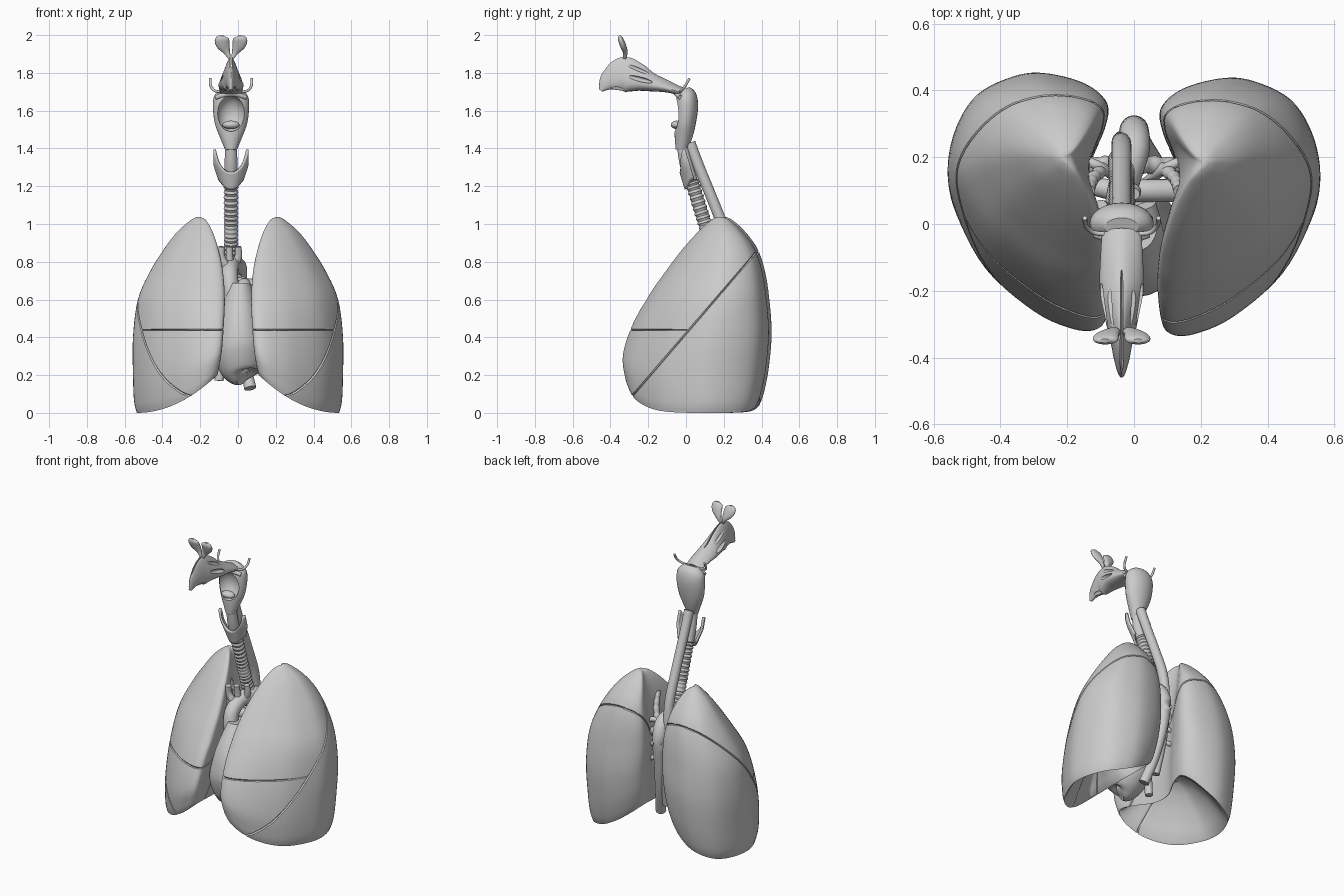
import bpy, bmesh, math
from mathutils import Vector

cube = bpy.data.objects.get("Cube")
if cube:
    bpy.data.objects.remove(cube)

grey = bpy.data.materials.new("light grey")
grey.use_nodes = True
grey.diffuse_color = (0.6, 0.6, 0.6, 1)
grey.node_tree.nodes["Principled BSDF"].inputs["Base Color"].default_value = (0.6, 0.6, 0.6, 1)

MID = -0.037          # centre line of the airway
parts = []


def finish(name, bm):
    bmesh.ops.recalc_face_normals(bm, faces=bm.faces)
    mesh = bpy.data.meshes.new(name)
    bm.to_mesh(mesh)
    bm.free()
    mesh.materials.append(grey)
    obj = bpy.data.objects.new(name, mesh)
    bpy.context.collection.objects.link(obj)
    parts.append(obj)
    return obj


def spline(pts, n, closed=False):
    """Smooth curve through tuples of any length, n steps per span."""
    out, m = [], len(pts)
    pick = (lambda i: pts[i % m]) if closed else (lambda i: pts[max(0, min(m - 1, i))])
    for i in range(m if closed else m - 1):
        for k in range(n):
            t = k / n
            out.append(tuple(
                b + t / 2 * (c - a + t * (2 * a - 5 * b + 4 * c - d + t * (3 * (b - c) + d - a)))
                for a, b, c, d in zip(pick(i - 1), pick(i), pick(i + 1), pick(i + 2))))
    return out if closed else out + [pts[-1]]


def skin(bm, rings):
    for a, b in zip(rings, rings[1:]):
        for i in range(len(a)):
            j = (i + 1) % len(a)
            bm.faces.new((a[i], a[j], b[j], b[i]))


def sweep(name, pts, ribs=0, pear=0, steps=6, sides=24):
    """Tube through (x, y, z, width radius, depth radius) points."""
    if ribs:
        steps = max(steps, ribs * 4 // (len(pts) - 1))
    path = spline([p if len(p) == 5 else p + (p[3],) for p in pts], steps)
    bm, rings = bmesh.new(), []
    for i, p in enumerate(path):
        before, after = path[max(i - 1, 0)], path[min(i + 1, len(path) - 1)]
        aim = Vector(after[:3]) - Vector(before[:3])
        turn = Vector((0, 0, 1)).rotation_difference(aim.normalized())
        swell = 1 + (0.09 * math.cos(math.tau * ribs * i / (len(path) - 1)) if ribs else 0)
        ring = []
        for k in range(sides):
            a = math.tau * k / sides
            off = turn @ Vector((p[3] * math.cos(a), p[4] * math.sin(a), 0)) * swell
            off.x *= 1 - pear * off.z / max(p[4], 0.001)
            ring.append(bm.verts.new(Vector(p[:3]) + off))
        rings.append(ring)
    skin(bm, rings)
    bm.faces.new(rings[0])
    bm.faces.new(rings[-1])
    return finish(name, bm)


def ellipsoid(name, centre, radii, tilt=0):
    bm = bmesh.new()
    bmesh.ops.create_uvsphere(bm, u_segments=32, v_segments=20, radius=1)
    bmesh.ops.scale(bm, vec=radii, verts=bm.verts)
    obj = finish(name, bm)
    obj.location, obj.rotation_euler.x = centre, tilt
    return obj


def carve(obj, cutter):
    cutter.hide_render = True
    mod = obj.modifiers.new("carve", "BOOLEAN")
    mod.operation, mod.object, mod.solver = "DIFFERENCE", cutter, "EXACT"
    bpy.context.view_layer.objects.active = obj
    bpy.ops.object.modifier_apply(modifier=mod.name)
    parts.remove(cutter)
    bpy.data.objects.remove(cutter)


# Lungs: outline from medial (0) to lateral (1), front (-1) to back (1)
OUTLINE = [(0, -.88), (.05, -1), (.2, -1), (.45, -.86), (.76, -.52), (.95, -.08), (1, .22),
           (.95, .55), (.82, .82), (.6, .97), (.4, 1), (.15, .91), (.02, .74), (.04, .5),
           (.13, .2), (.13, -.15), (.05, -.55)]
# Height, inner x, outer x, front y, back y
LEVELS = [(0, .11, .535, -.3, .38), (.06, .1, .55, -.315, .4), (.2, .085, .556, -.325, .425),
          (.4, .075, .556, -.28, .44), (.6, .07, .53, -.2, .428), (.75, .08, .465, -.1, .405),
          (.87, .105, .39, -.01, .365), (.96, .135, .32, .07, .3), (1.02, .17, .25, .135, .235),
          (1.037, .2, .22, .17, .2)]


def groove(bm, point, normal, keep):
    normal = normal.normalized()
    for shift in (-.005, .005, 0):
        faces = [f for f in bm.faces if keep(f.calc_center_median())]
        geom = {g for f in faces for g in (*f.verts, *f.edges, f)}
        bmesh.ops.bisect_plane(bm, geom=list(geom), plane_co=point + normal * shift, plane_no=normal)
    bm.normal_update()
    for v in [v for v in bm.verts if abs((v.co - point).dot(normal)) < .0002 and keep(v.co)]:
        v.co -= v.normal * .008


def lung(name, side, shift):
    bm, rings = bmesh.new(), []
    outline = spline(OUTLINE, 5, True)

    def add(level, scale=1, lift=0):
        z, xi, xo, yf, yb = level
        ring = []
        for u, v in outline:
            u, v = .45 + (u - .45) * scale, v * scale
            base = .2 * max(0, 1 - u) ** 2 * max(0, 1 - z / .6)
            ring.append(bm.verts.new((xi + (xo - xi) * u,
                                      (yf + yb) / 2 + (yb - yf) / 2 * v, z + base + lift)))
        rings.append(ring)

    # hollow underside, then the walls up to the apex
    for scale, lift in ((.05, .26), (.3, .23), (.6, .15), (.8, .07), (.93, .015)):
        add(LEVELS[0], scale, lift)
    for level in spline(LEVELS, 5):
        add(level)
    skin(bm, rings)
    bm.faces.new(rings[0])
    bm.faces.new(rings[-1])
    bmesh.ops.recalc_face_normals(bm, faces=bm.faces)
    # oblique and horizontal fissures
    corner, slope = Vector((0, .02, .44)), Vector((0, -1.16, 1))
    groove(bm, corner, slope, lambda p: True)
    groove(bm, corner, Vector((0, 0, 1)), lambda p: (p - corner).dot(slope) > .004)
    for v in bm.verts:
        v.co = (v.co.x * side, v.co.y + shift, v.co.z)
    finish(name, bm)


lung("left_lung", 1, -.003)
lung("right_lung", -1, .012)

# Heart and great vessels
sweep("heart", [(.03, -.1, .19, .03), (.02, -.09, .21, .1, .1), (.01, -.06, .32, .14, .16),
                (.01, -.04, .46, .12, .16), (.01, -.01, .6, .085, .12), (.01, 0, .68, .06, .08)])
sweep("aorta", [(-.03, -.03, .6, .045), (-.045, 0, .72, .045), (-.035, .1, .78, .045),
                (0, .22, .77, .046), (0, .28, .67, .044), (.005, .27, .5, .034),
                (.03, .23, .3, .03), (.065, .17, .13, .032)])
for x, y in ((-.085, .02), (-.045, .05), (0, .09)):
    sweep("arch_branch", [(-.04, y + .02, .74, .024), (x, y + .01, .82, .02), (x, y, .88, .017)])
sweep("pulmonary_trunk", [(.05, -.1, .52, .035), (.055, -.04, .62, .036), (.03, .06, .68, .036)])
sweep("pulmonary_arteries", [(-.15, .12, .66, .025), (-.05, .1, .68, .032),
                             (.04, .1, .68, .034), (.14, .1, .66, .034)])
sweep("lower_vein", [(-.06, .0, .4, .03), (-.09, .02, .28, .026), (-.1, .02, .17, .024)])
sweep("upper_vein", [(-.08, .0, .5, .028), (-.09, .04, .7, .026), (-.1, .05, .84, .022)])

# Trachea, bronchi and oesophagus
sweep("upper_airway", [(MID, -.02, 1.43, .03), (MID, 0, 1.32, .034), (MID, .03, 1.22, .034)])
sweep("trachea", [(MID, .03, 1.23, .036), (MID, .085, 1.05, .036), (MID, .14, .88, .036),
                  (MID, .19, .73, .038)], ribs=22)
for side in (1, -1):
    sweep("bronchus", [(MID, .19, .745, .03), (.03 * side - .02, .18, .7, .028),
                       (.17 * side, .17, .62, .024)], ribs=9)
    sweep("upper_bronchus", [(.08 * side, .17, .67, .02), (.12 * side, .14, .78, .018),
                             (.135 * side, .1, .88, .016)], ribs=6)
    for z in (.72, .57, .48):
        sweep("lung_vessel", [(.03 * side, .12, .6, .016), (.1 * side, .17, z, .015),
                              (.17 * side, .2, z - .02, .013)])
sweep("oesophagus", [(MID, .02, 1.43, .03), (MID, .07, 1.3, .029), (MID, .16, 1.08, .029),
                     (MID, .225, .9, .03), (MID, .25, .7, .028), (-.02, .25, .45, .026),
                     (0, .2, .2, .026)])

# Thyroid cartilage: curved shield with two raised horns
bm = bmesh.new()
grid = []
for i in range(25):
    a = math.radians(-95 + 190 * i / 24)
    edge = abs(math.sin(a)) ** 3
    low, high = 1.185 + .05 * edge, 1.275 + .12 * edge
    column = []
    for k in range(9):
        z = low + (high - low) * k / 8
        r = .045 + .042 * min(1, (z - 1.185) / .13)
        column.append(bm.verts.new((MID + r * math.sin(a), .035 + (1.25 - z) * .3 - .055 * math.cos(a), z)))
    grid.append(column)
for a, b in zip(grid, grid[1:]):
    for k in range(8):
        bm.faces.new((a[k], b[k], b[k + 1], a[k + 1]))
shield = finish("thyroid_cartilage", bm)
solid = shield.modifiers.new("thickness", "SOLIDIFY")
solid.thickness, solid.offset = .014, 0

# Pharynx with its front opening, soft flap and ear tubes
pharynx = sweep("pharynx", [(MID, -.025, 1.39, .03, .03), (MID, -.015, 1.45, .055, .045),
                            (MID, -.005, 1.53, .085, .056), (MID, .002, 1.62, .096, .062),
                            (MID, 0, 1.68, .088, .055), (MID, -.01, 1.715, .05, .03)])
carve(pharynx, ellipsoid("mouth_cutter", (MID, -.06, 1.585), (.074, .075, .095)))
ellipsoid("soft_flap", (MID, -.05, 1.525), (.045, .03, .022))
sweep("opening_rim", [(MID - .08, -.03, 1.67, .012), (MID, -.05, 1.69, .014), (MID + .08, -.03, 1.67, .012)])
for side in (1, -1):
    sweep("ear_tube", [(MID + x * side, y, z, .007) for x, y, z in
                       ((.05, -.03, 1.7), (.085, -.025, 1.705), (.107, -.005, 1.73), (.11, .018, 1.77))], sides=10)

# Nasal cavity with middle slit, side slots and nostrils
nose = sweep("nasal_cavity", [(MID, -.452, 1.707, .008, .01), (MID, -.41, 1.755, .022, .055),
                              (MID, -.335, 1.79, .036, .095), (MID, -.26, 1.778, .05, .078),
                              (MID, -.19, 1.753, .062, .052), (MID, -.1, 1.728, .06, .032),
                              (MID, -.02, 1.7, .055, .022)], pear=.4)
carve(nose, ellipsoid("slit_cutter", (MID, -.31, 1.82), (.006, .18, .075), -.3))
for side in (1, -1):
    carve(nose, ellipsoid("upper_slot", (MID + .04 * side, -.265, 1.825), (.017, .08, .011), -.4))
    carve(nose, ellipsoid("lower_slot", (MID + .062 * side, -.255, 1.77), (.025, .08, .014), -.25))
    carve(nose, ellipsoid("nostril", (MID + .018 * side, -.37, 1.69), (.012, .05, .04)))
    # frontal sinus lobes
    sweep("sinus_lobe", [(MID + x * side, y, z, rx, ry) for x, y, z, rx, ry in
                         ((.007, -.325, 1.875, .006, .008), (.022, -.322, 1.91, .018, .013),
                          (.042, -.335, 1.95, .036, .016), (.05, -.347, 1.98, .036, .014),
                          (.05, -.35, 1.997, .014, .006))])

# Smooth shading that keeps hard edges
bpy.ops.object.select_all(action="DESELECT")
for obj in parts:
    obj.select_set(True)
bpy.context.view_layer.objects.active = parts[0]
bpy.ops.object.shade_smooth_by_angle(angle=math.radians(40))
